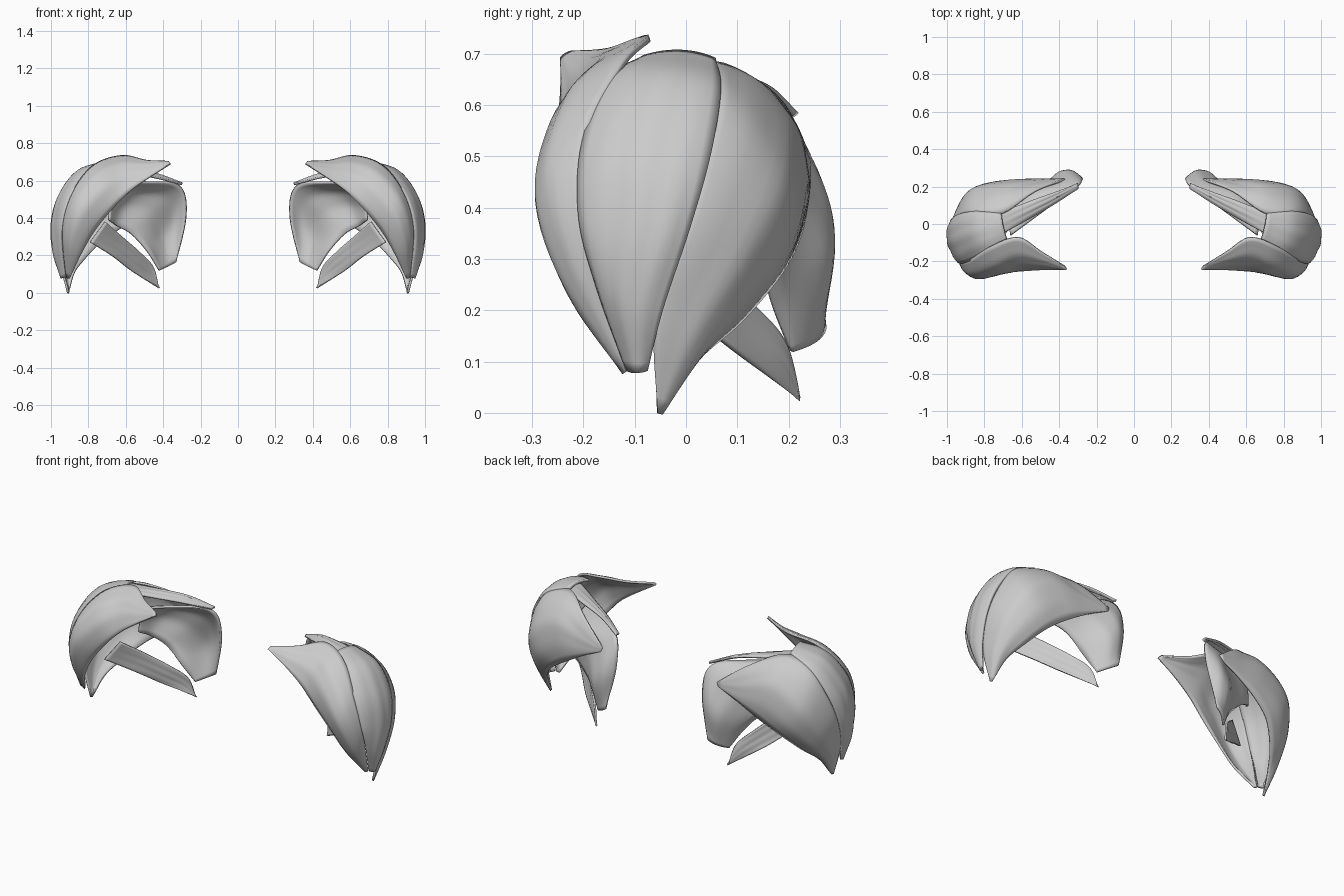
import bpy, math
from mathutils import Vector

LENGTH, WIDTH = 36, 14


def spline(pts, t):
    """Catmull-Rom point on a list of points, t in 0..1."""
    n = len(pts) - 1
    i = min(int(t * n), n - 1)
    f = t * n - i
    b, c = pts[i], pts[i + 1]
    a = pts[i - 1] if i > 0 else 2 * b - c
    d = pts[i + 2] if i + 2 <= n else 2 * c - b
    return 0.5 * (2 * b + (c - a) * f + (2 * a - 5 * b + 4 * c - d) * f * f
                  + (3 * b - a - 3 * c + d) * f ** 3)


def leaf(name, edge_a, middle, edge_b, thick=0.012, ripple=0.002):
    """Curved leaf through two edges and a midrib, mirrored to both sides."""
    lines = [[Vector(p) for p in line] for line in (edge_a, middle, edge_b)]
    verts, faces = [], []
    for i in range(LENGTH + 1):
        t = i / LENGTH
        a, m, b = (spline(line, t) for line in lines)
        out = (b - a).cross(spline(lines[1], min(t + .02, 1)) - spline(lines[1], max(t - .02, 0)))
        out = out.normalized() if out.length > 1e-7 else Vector()
        for j in range(WIDTH + 1):
            s = j / WIDTH
            p = a * (1 - s) * (1 - 2 * s) + m * 4 * s * (1 - s) + b * s * (2 * s - 1)
            p += out * ripple * math.sin(s * 19 + t * 4) * math.sin(math.pi * t)
            verts.append(p)
    w = WIDTH + 1
    for i in range(LENGTH):
        for j in range(WIDTH):
            k = i * w + j
            faces.append((k, k + 1, k + w + 1, k + w))
    me = bpy.data.meshes.new(name)
    me.from_pydata(verts, [], faces)
    ob = bpy.data.objects.new(name, me)
    bpy.context.collection.objects.link(ob)
    sol = ob.modifiers.new("thickness", 'SOLIDIFY')
    sol.thickness, sol.offset = thick, 0
    mir = ob.modifiers.new("both_sides", 'MIRROR')
    mir.use_mirror_merge = False
    bpy.ops.object.select_all(action='DESELECT')
    bpy.context.view_layer.objects.active = ob
    ob.select_set(True)
    bpy.ops.object.shade_smooth_by_angle(angle=math.radians(40))
    return ob


# front leaf, sweeping from the raised inner tip down to the outer point
leaf("front_leaf",
     [(.37, -.225, .70), (.49, -.15, .705), (.62, -.07, .73), (.77, -.12, .68),
      (.88, -.19, .54), (.935, -.195, .35), (.915, -.115, .085)],
     [(.365, -.235, .695), (.49, -.20, .675), (.62, -.19, .66), (.74, -.25, .585),
      (.85, -.285, .44), (.90, -.235, .27), (.91, -.117, .08)],
     [(.36, -.24, .69), (.47, -.24, .62), (.58, -.245, .54), (.68, -.25, .44),
      (.77, -.24, .33), (.84, -.205, .21), (.90, -.12, .08)])

# outer leaf over the widest part
leaf("outer_leaf",
     [(.68, -.08, .69), (.79, -.15, .645), (.89, -.20, .52), (.935, -.205, .38),
      (.94, -.17, .25), (.92, -.11, .085)],
     [(.70, -.01, .70), (.85, -.05, .65), (.95, -.08, .52), (.99, -.09, .37),
      (.98, -.11, .22), (.94, -.095, .08)],
     [(.71, .055, .685), (.85, .065, .625), (.945, .045, .50), (.98, .005, .36),
      (.97, -.045, .21), (.935, -.08, .085)], thick=.016)

# back leaf, reaching inwards behind the shoulder
leaf("back_leaf",
     [(.37, .238, .50), (.53, .175, .615), (.70, .06, .68), (.87, .05, .615),
      (.965, .0, .40), (.955, -.06, .20), (.908, -.056, .0)],
     [(.372, .238, .49), (.53, .224, .52), (.70, .205, .555), (.85, .19, .44),
      (.915, .12, .30), (.93, .025, .15), (.906, -.053, .0)],
     [(.375, .238, .48), (.49, .235, .425), (.62, .222, .35), (.73, .185, .275),
      (.82, .105, .18), (.875, .02, .105), (.904, -.05, .0)])

# narrow upper strip bridging from the crown to the inner back corner
leaf("upper_strip_leaf",
     [(.73, .055, .665), (.57, .115, .65), (.43, .165, .63), (.30, .215, .58)],
     [(.73, .0, .67), (.57, .07, .655), (.43, .135, .63), (.30, .205, .585)],
     [(.72, -.06, .665), (.57, .025, .64), (.43, .105, .615), (.30, .19, .58)])

# inner leaf hanging behind and inside the back leaf
leaf("inner_leaf",
     [(.66, -.06, .58), (.48, .07, .59), (.31, .195, .57), (.278, .24, .42),
      (.33, .268, .165)],
     [(.68, .05, .50), (.57, .16, .51), (.43, .222, .46), (.385, .28, .32),
      (.375, .25, .14)],
     [(.69, .07, .39), (.65, .12, .36), (.57, .15, .315), (.485, .165, .225),
      (.42, .205, .12)])

# narrow strap leaf crossing the underside
leaf("strap_leaf",
     [(.71, -.07, .38), (.62, .03, .30), (.53, .12, .22), (.455, .19, .14), (.425, .22, .03)],
     [(.75, -.085, .325), (.64, .02, .245), (.55, .105, .17), (.475, .18, .10), (.423, .22, .028)],
     [(.79, -.10, .27), (.67, .0, .195), (.58, .09, .125), (.50, .155, .075), (.42, .22, .026)],
     thick=.01, ripple=.001)
